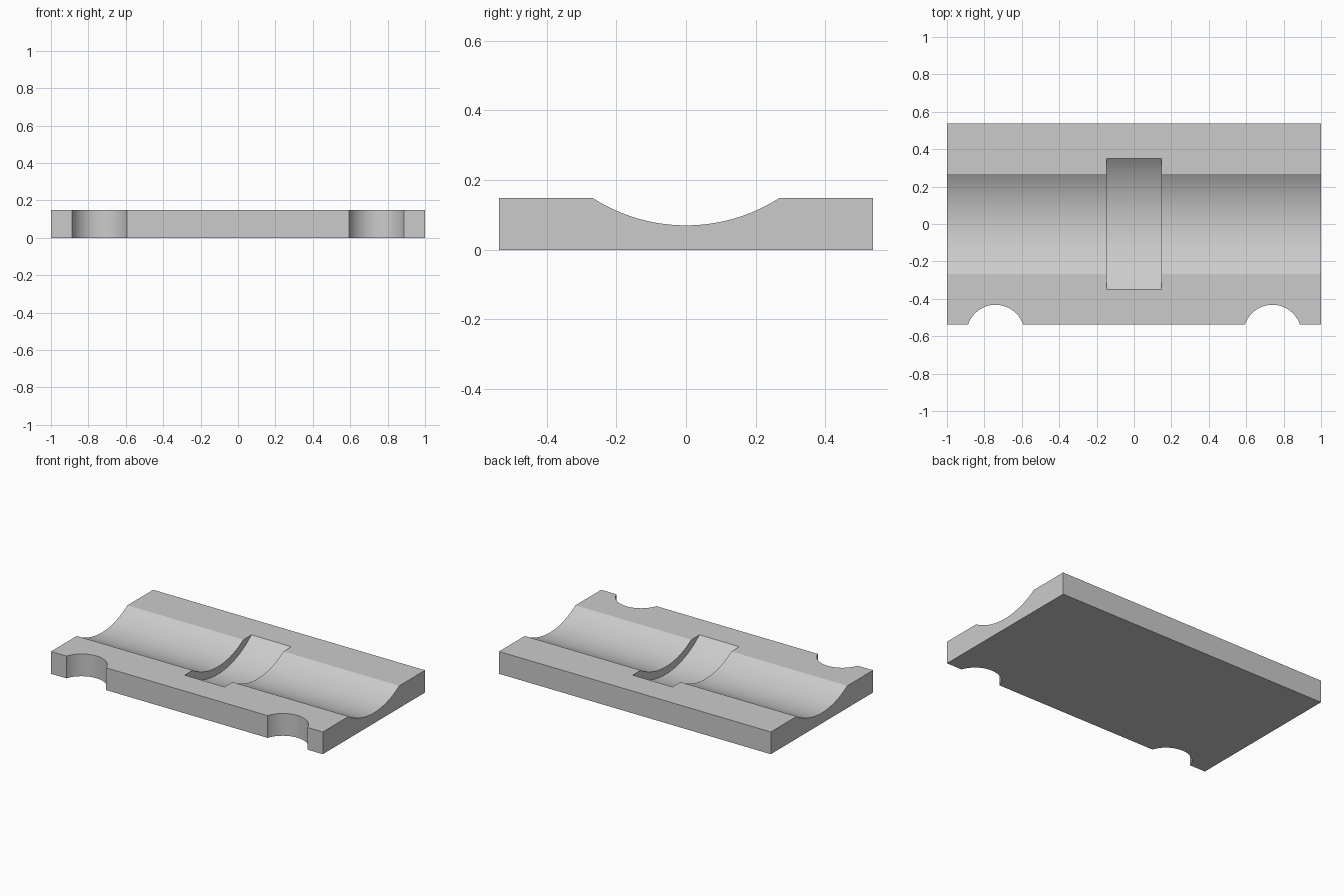
import bpy
import math

if "Cube" in bpy.data.objects:
    bpy.data.objects.remove(bpy.data.objects["Cube"], do_unlink=True)

WIDTH, DEPTH, HEIGHT = 2.0, 1.074, 0.148
AXIS_Z = 0.565            # height of the shared groove axis

grey = bpy.data.materials.new("plain grey")
grey.use_nodes = True
colour = (0.6, 0.6, 0.6, 1)
grey.diffuse_color = colour
grey.node_tree.nodes["Principled BSDF"].inputs["Base Color"].default_value = colour


def cylinder(name, radius, length, location, rotation=(0, 0, 0)):
    bpy.ops.mesh.primitive_cylinder_add(vertices=192, radius=radius, depth=length,
                                        location=location, rotation=rotation)
    obj = bpy.context.object
    obj.name = name
    obj.hide_render = True
    obj.data.materials.append(grey)
    return obj


# Flat base plate
bpy.ops.mesh.primitive_cube_add(size=1, location=(0, 0, HEIGHT / 2))
plate = bpy.context.object
plate.name = "cradle_plate"
plate.scale = (WIDTH, DEPTH, HEIGHT)
bpy.ops.object.transform_apply(location=True, rotation=False, scale=True)
plate.data.materials.append(grey)

# Long shallow groove, wider central recess, two front bolt notches
along_x = (0, math.pi / 2, 0)
cutters = [
    cylinder("groove_cutter", 0.495, WIDTH + 0.4, (0, 0, AXIS_Z), along_x),
    cylinder("recess_cutter", 0.545, 0.294, (0, 0, AXIS_Z), along_x),
]
for side, x in (("left", 0.74), ("right", -0.74)):
    cutters.append(cylinder(side + "_notch_cutter", 0.155, 1, (x, -0.587, 0)))

bpy.ops.object.select_all(action="DESELECT")
plate.select_set(True)
bpy.context.view_layer.objects.active = plate
for cutter in cutters:
    cut = plate.modifiers.new(cutter.name, "BOOLEAN")
    cut.operation = "DIFFERENCE"
    cut.solver = "EXACT"
    cut.object = cutter
    bpy.ops.object.modifier_apply(modifier=cut.name)
    bpy.data.objects.remove(cutter, do_unlink=True)

# Smooth curved walls, crisp rims
bpy.ops.object.shade_smooth_by_angle(angle=math.radians(20))
